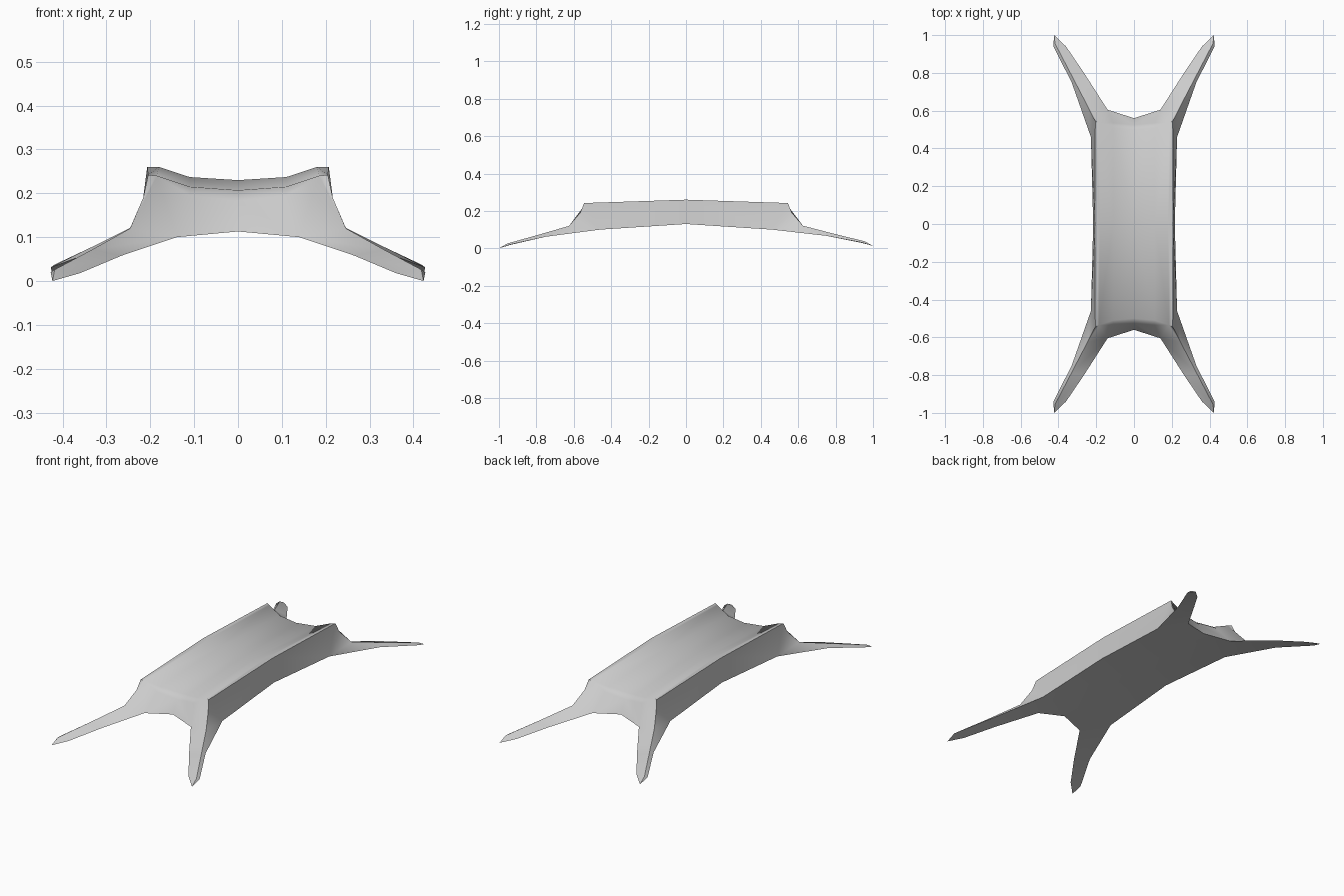
import bpy, bmesh
from math import radians

if "Cube" in bpy.data.objects:
    bpy.data.objects.remove(bpy.data.objects["Cube"])

# Named points of one quarter (x >= 0, y >= 0)
P = {
    # middle cross-section
    "t0": (0, 0, .23), "t1": (.11, 0, .237), "t2": (.18, 0, .26), "t3": (.207, 0, .26),
    "b1": (.216, 0, .13), "b0": (0, 0, .13),
    # rim of the dished top at the end
    "e0": (0, .50, .207), "e1": (.11, .51, .215), "e2": (.185, .535, .24), "e3": (.205, .545, .242),
    "f0": (0, .525, .183), "f1": (.11, .535, .195),
    # lower edge of the end and side
    "E0": (0, .56, .113), "E1": (.14, .605, .10), "O1": (.228, .46, .10), "C": (0, .46, .115),
    # ridge running down the leg
    "R0": (.216, .565, .19), "R1": (.246, .625, .12), "R2": (.332, .79, .072), "R3": (.418, .955, .026),
    # inner and outer leg edges and toe
    "I2": (.265, .80, .058), "I3": (.36, .94, .018), "O2": (.33, .75, .062), "O3": (.427, .94, .02),
    "toe": (.423, 1.0, 0),
}
FACES = """t0 t1 e1 e0|t1 t2 e2 e1|t2 t3 e3 e2|e0 e1 f1 f0|e1 e2 f1|f0 f1 E1 E0|f1 e2 E1|
e2 e3 R0|e2 R0 R1 E1|E1 R1 R2 I2|I2 R2 R3 I3|I3 R3 toe|
t3 b1 O1 e3|e3 O1 R0|R0 O1 R1|R1 O1 O2 R2|R2 O2 O3 R3|R3 O3 toe|
b0 C O1 b1|C E0 E1 O1|O1 E1 I2 O2|O2 I2 I3 O3|O3 I3 toe"""

bm = bmesh.new()
for sx in (1, -1):
    for sy in (1, -1):
        v = {}
        for name, (x, y, z) in P.items():
            # back toes sit slightly higher than the front ones
            lift = .013 * max(0, (y - .6) / .4) if sy > 0 else 0
            v[name] = bm.verts.new((sx * x, sy * y, z + lift))
        for f in FACES.replace("\n", "").split("|"):
            bm.faces.new([v[n] for n in f.split()])
bmesh.ops.remove_doubles(bm, verts=bm.verts, dist=1e-5)
bmesh.ops.recalc_face_normals(bm, faces=bm.faces)

# Body with four splayed legs
me = bpy.data.meshes.new("saddle_body")
bm.to_mesh(me)
bm.free()
ob = bpy.data.objects.new("saddle_body", me)
bpy.context.collection.objects.link(ob)
bpy.context.view_layer.objects.active = ob
ob.select_set(True)
bpy.ops.object.shade_smooth_by_angle(angle=radians(40))
